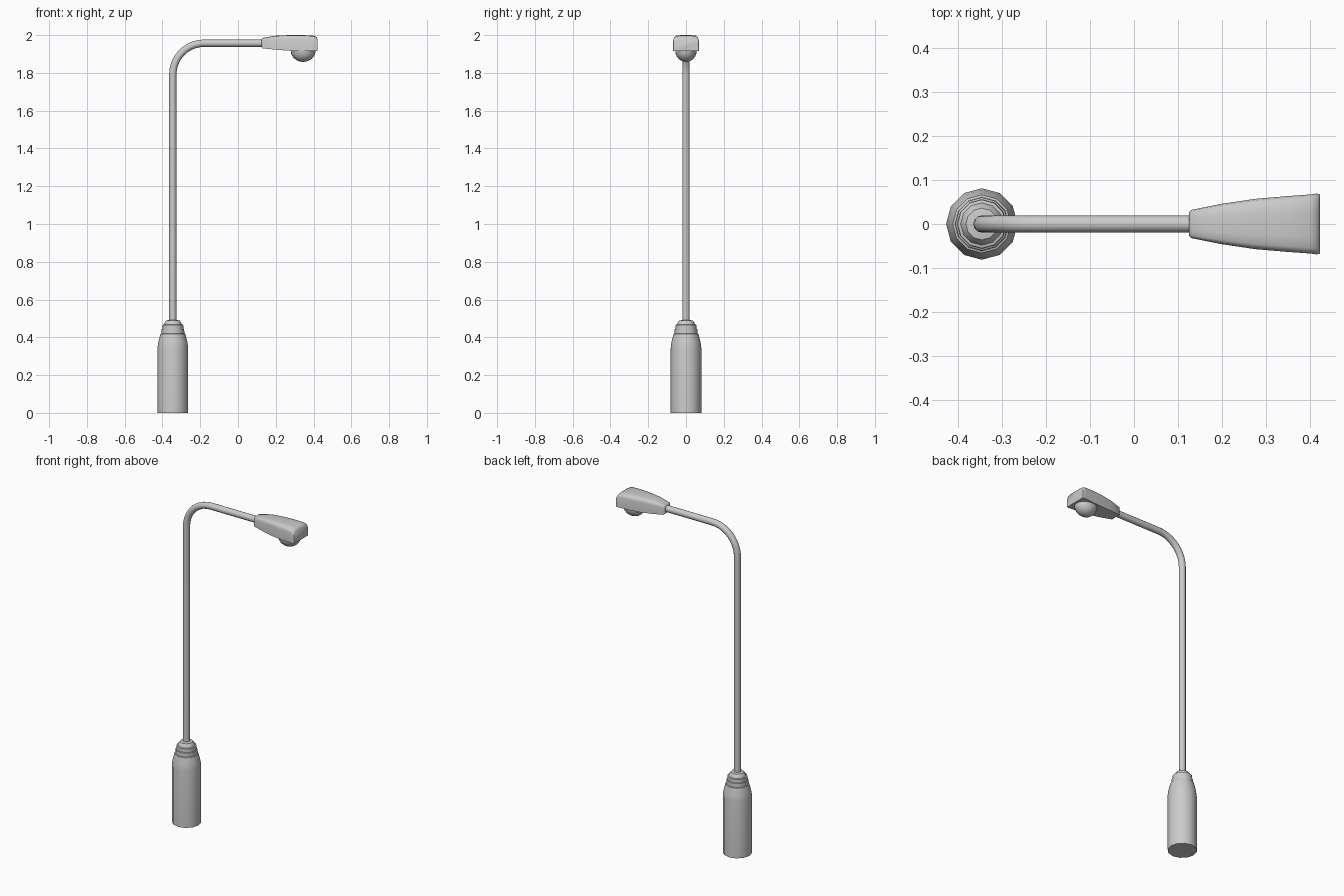
import bpy, bmesh, math

if "Cube" in bpy.data.objects:
    bpy.data.objects.remove(bpy.data.objects["Cube"])

POLE_X = -0.345


def make_object(name, bm, angle=40):
    bmesh.ops.recalc_face_normals(bm, faces=bm.faces[:])
    me = bpy.data.meshes.new(name)
    bm.to_mesh(me)
    bm.free()
    ob = bpy.data.objects.new(name, me)
    bpy.context.collection.objects.link(ob)
    bpy.ops.object.select_all(action='DESELECT')
    ob.select_set(True)
    bpy.context.view_layer.objects.active = ob
    bpy.ops.object.shade_smooth_by_angle(angle=math.radians(angle))
    return ob


def loft(name, rings, angle=40):
    """Skin a list of equal-length point rings and cap both ends."""
    bm = bmesh.new()
    loops = [[bm.verts.new(p) for p in ring] for ring in rings]
    n = len(loops[0])
    for a, b in zip(loops, loops[1:]):
        for i in range(n):
            j = (i + 1) % n
            bm.faces.new((a[i], a[j], b[j], b[i]))
    bm.faces.new(loops[0])
    bm.faces.new(loops[-1])
    return make_object(name, bm, angle)


def circle(n):
    return [(math.cos(2 * math.pi * i / n), math.sin(2 * math.pi * i / n)) for i in range(n)]


# base: twelve-sided lathe with stepped collars
profile = [(0.081, 0), (0.081, 0.345), (0.077, 0.375), (0.066, 0.418),
           (0.061, 0.42), (0.060, 0.443), (0.056, 0.445), (0.055, 0.466),
           (0.048, 0.468), (0.046, 0.474), (0.036, 0.489), (0.018, 0.492)]
loft("base", [[(POLE_X + r * c, r * s, z) for c, s in circle(12)] for r, z in profile], 35)

# pole: straight post, quarter bend and horizontal arm
R, ARM_Z, r = 0.165, 1.957, 0.0195
path = [(POLE_X, 0.48, 0)]
for i in range(11):
    a = math.pi / 2 * i / 10
    path.append((POLE_X + R - R * math.cos(a), ARM_Z - R + R * math.sin(a), a))
path.append((0.14, ARM_Z, math.pi / 2))
loft("pole", [[(x + r * c * math.cos(a), r * s, z - r * c * math.sin(a)) for c, s in circle(12)]
              for x, z, a in path])

# lamp head: flat underside, softened top, flaring outwards
# station: x, half width, bottom z, top z
stations = [(0.125, 0.027, 1.935, 1.979), (0.130, 0.032, 1.930, 1.985),
            (0.200, 0.046, 1.923, 1.997), (0.275, 0.057, 1.917, 2.000),
            (0.345, 0.063, 1.915, 2.000), (0.400, 0.067, 1.915, 1.997),
            (0.415, 0.069, 1.915, 1.990), (0.422, 0.067, 1.915, 1.979)]


def head_section(x, w, lo, hi):
    h = hi - lo
    half = [(w, lo), (w, lo + 0.74 * h), (0.94 * w, lo + 0.90 * h), (0.80 * w, lo + 0.97 * h), (0.4 * w, hi)]
    return [(x, y, z) for y, z in half] + [(x, -y, z) for y, z in reversed(half)]


loft("lamp_head", [head_section(*s) for s in stations], 45)

# bulb: slightly elongated globe half sunk in the head
bm = bmesh.new()
bmesh.ops.create_uvsphere(bm, u_segments=20, v_segments=12, radius=1)
bmesh.ops.delete(bm, geom=[v for v in bm.verts if v.co.z > 0.2], context='VERTS')
bmesh.ops.scale(bm, vec=(0.066, 0.057, 0.06), verts=bm.verts[:])
bmesh.ops.translate(bm, vec=(0.345, 0, 1.918), verts=bm.verts[:])
make_object("bulb", bm)
